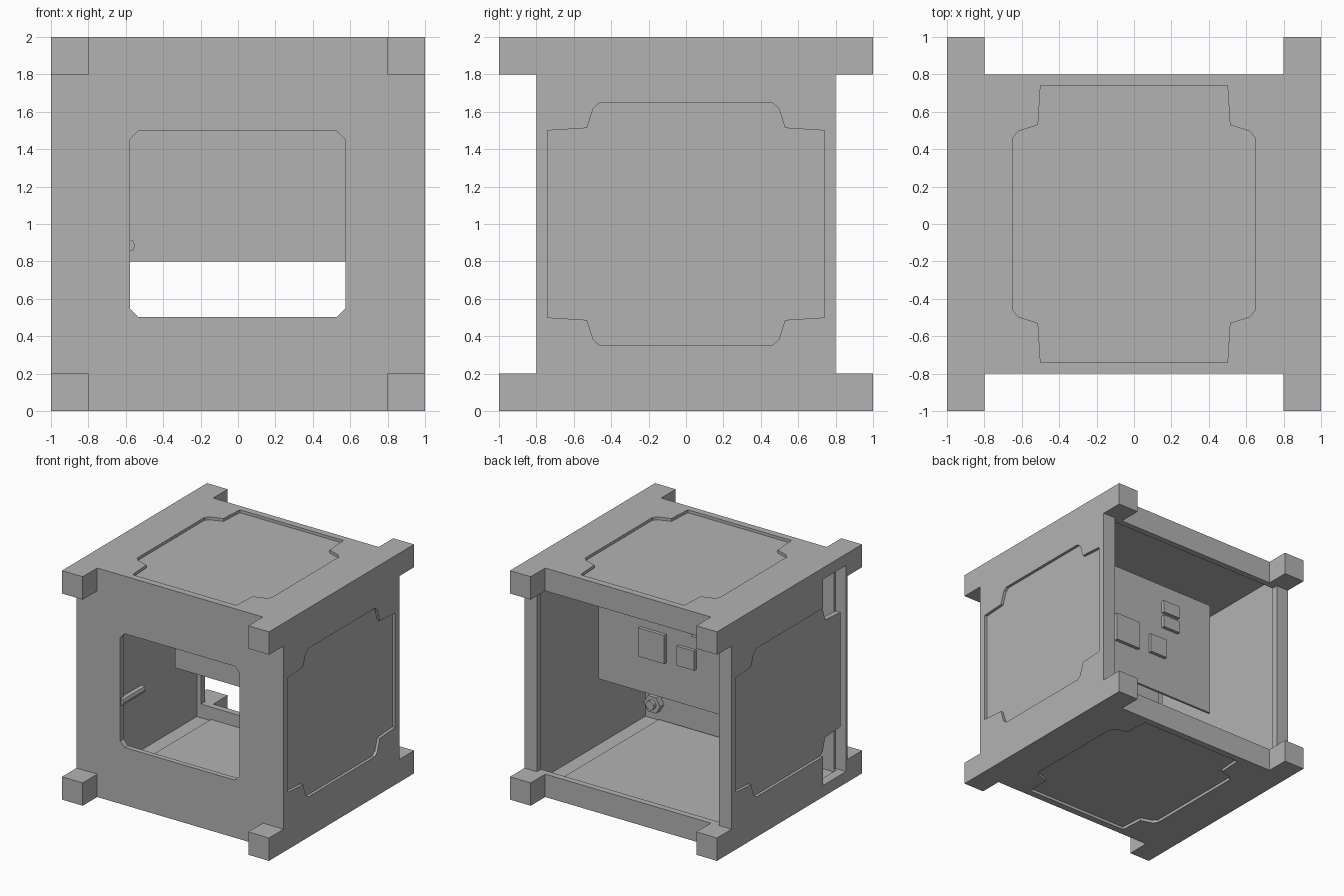
import bpy, bmesh, math
from mathutils import Vector

old = bpy.data.objects.get("Cube")
if old:
    bpy.data.objects.remove(old, do_unlink=True)

grey = bpy.data.materials.new("plain grey")
grey.use_nodes = True
GREY = (0.45, 0.45, 0.45, 1)
grey.diffuse_color = GREY
grey.node_tree.nodes["Principled BSDF"].inputs["Base Color"].default_value = GREY


def finish(name, bm):
    bmesh.ops.recalc_face_normals(bm, faces=bm.faces)
    mesh = bpy.data.meshes.new(name)
    bm.to_mesh(mesh)
    bm.free()
    mesh.materials.append(grey)
    obj = bpy.data.objects.new(name, mesh)
    bpy.context.collection.objects.link(obj)
    return obj


def box(name, lo, hi):
    bm = bmesh.new()
    bmesh.ops.create_cube(bm, size=1)
    lo, hi = Vector(lo), Vector(hi)
    for v in bm.verts:
        v.co = (lo + hi) / 2 + v.co * (hi - lo)
    return finish(name, bm)


def prism(name, profile, axis, lo, hi):
    """Extrude a profile of (u, v) points along an axis."""
    place = {"x": lambda u, v, t: (t, u, v),
             "y": lambda u, v, t: (u, t, v),
             "z": lambda u, v, t: (v, u, t)}[axis]
    bm = bmesh.new()
    face = bm.faces.new([bm.verts.new(place(u, v, lo)) for u, v in profile])
    grown = bmesh.ops.extrude_face_region(bm, geom=[face])["geom"]
    step = Vector(place(0, 0, hi - lo))
    bmesh.ops.translate(bm, vec=step, verts=[g for g in grown if isinstance(g, bmesh.types.BMVert)])
    if face.is_valid and len(bm.faces) < len(profile) + 2:
        bm.faces.new(list(face.verts))
    return finish(name, bm)


def cut(obj, cutter):
    cutter.hide_render = True
    mod = obj.modifiers.new("cut", "BOOLEAN")
    mod.operation = "DIFFERENCE"
    mod.solver = "EXACT"
    mod.object = cutter
    bpy.context.view_layer.objects.active = obj
    bpy.ops.object.modifier_apply(modifier=mod.name)
    bpy.data.objects.remove(cutter, do_unlink=True)


def panel_outline(mid):
    """Stepped cross outline, long along u, centred at v = mid."""
    corner = [(0.74, 0.5), (0.53, 0.513), (0.495, 0.62), (0.46, 0.648)]
    pts = corner + [(-u, v) for u, v in reversed(corner)]
    pts += [(-u, -v) for u, v in corner] + [(u, -v) for u, v in reversed(corner)]
    return [(u, v + mid) for u, v in pts]


# Hollow body, open at the back, with a window at the front
body = box("body_frame", (-1, -0.8, 0), (1, 0.8, 2))
cut(body, box("cavity_cutter", (-0.92, -0.755, 0.08), (0.92, 0.745, 1.92)))
cut(body, box("back_cutter", (-0.88, 0.6, 0.2), (0.88, 0.9, 1.8)))
L, R, B, T, C = -0.578, 0.574, 0.503, 1.497, 0.045
window = [(L + C, B), (R - C, B), (R, B + C), (R, T - C),
          (R - C, T), (L + C, T), (L, T - C), (L, B + C)]
cut(body, prism("window_cutter", window, "y", -0.9, -0.6))

# Recessed stepped panels on the sides, top and bottom
DEPTH = 0.025
for side in (-1, 1):
    cut(body, prism("side_recess", panel_outline(1), "x", side * (1 - DEPTH), side * 1.1))
for lo, hi in ((-0.1, DEPTH), (2 - DEPTH, 2.1)):
    cut(body, prism("cap_recess", panel_outline(0), "z", lo, hi))

# Tall slot in one side, with the panel running across it
cut(body, box("slot_cutter", (-1.1, -0.78, 0.1), (-0.9, -0.46, 1.9)))
prism("slot_side_panel", panel_outline(1), "x", -0.974, -0.925)

# Corner feet
for sx in (-1, 1):
    for sy in (-1, 1):
        for z in (0, 1.8):
            xs, ys = sorted((sx * 0.8, sx)), sorted((sy * 0.8, sy))
            box("corner_foot", (xs[0], ys[0], z), (xs[1], ys[1], z + 0.2))

# Inner floor plate
box("floor_plate", (-0.78, -0.74, 0.075), (0.78, 0.74, 0.095))

# Circuit board and its chips: x, z, width, height
box("circuit_board", (-0.7, 0.13, 0.8), (0.74, 0.15, 1.83))
for x, z, w, h in ((0.21, 1.24, 0.25, 0.25), (-0.12, 1.22, 0.17, 0.17),
                   (-0.26, 1.62, 0.17, 0.11), (-0.26, 1.48, 0.17, 0.11)):
    box("board_chip", (x - w / 2, 0.145, z - h / 2), (x + w / 2, 0.18, z + h / 2))


# Small round fittings that point along y
def rod(name, sides, radius, x, z, y0, y1):
    ring = [(x + radius * math.cos(math.tau * i / sides),
             z + radius * math.sin(math.tau * i / sides)) for i in range(sides)]
    return prism(name, ring, "y", y0, y1)


rod("window_rod", 8, 0.035, -0.585, 0.885, -0.79, -0.49)
rod("hex_nut", 6, 0.08, 0.82, 0.23, -0.76, -0.7)
rod("nut_bolt", 16, 0.04, 0.82, 0.23, -0.72, -0.67)
